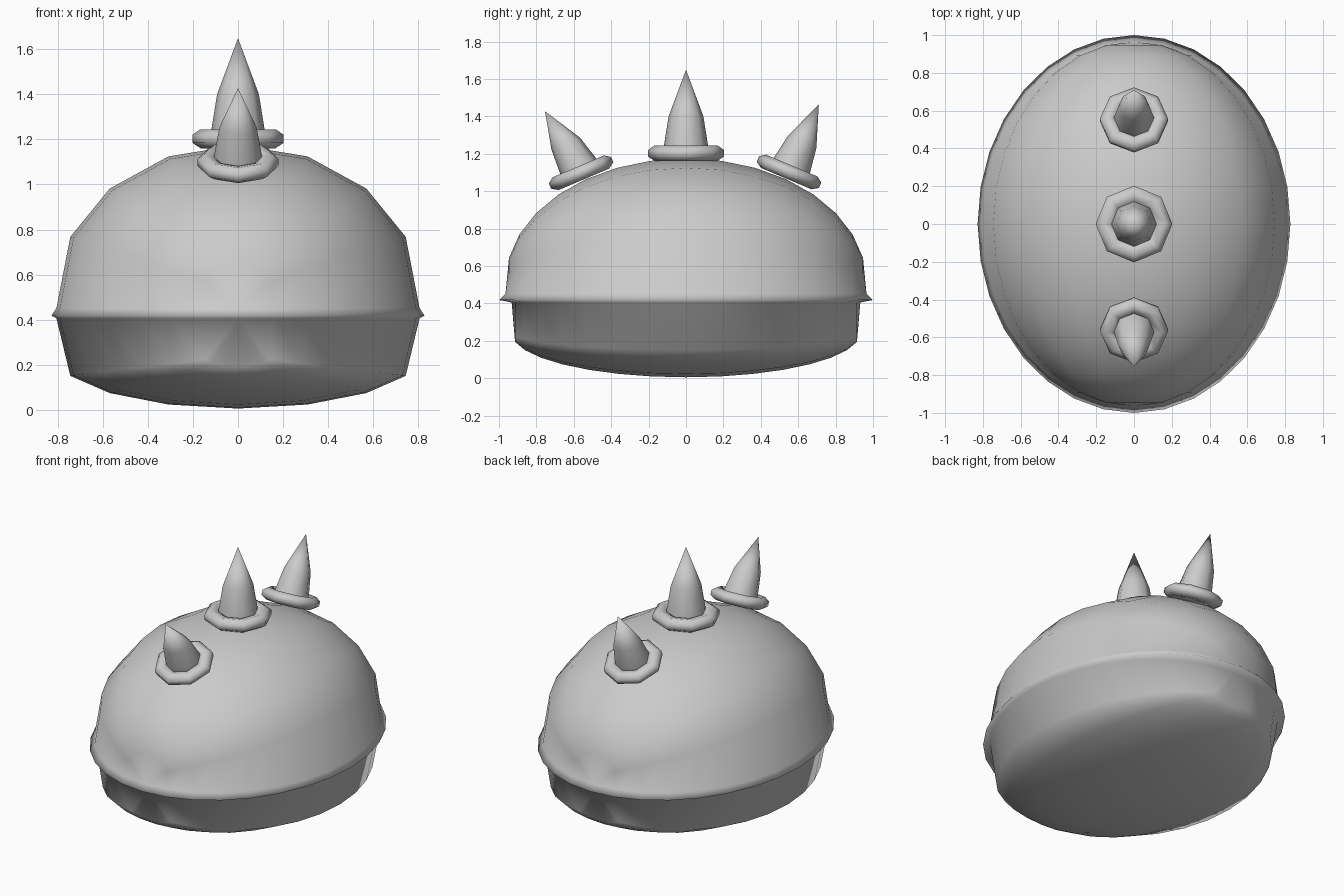
import bpy, bmesh
from math import sin, cos, pi, radians
from mathutils import Vector, Matrix

cube = bpy.data.objects.get("Cube")
if cube:
    bpy.data.objects.remove(cube)

grey = bpy.data.materials.new("plain_grey")
grey.use_nodes = True
grey.diffuse_color = (0.6, 0.6, 0.6, 1)
grey.node_tree.nodes["Principled BSDF"].inputs["Base Color"].default_value = (0.6, 0.6, 0.6, 1)


def finish(bm, name, matrix=None):
    """Weld, orient and smooth the mesh, then add it to the scene."""
    bmesh.ops.remove_doubles(bm, verts=bm.verts, dist=0.0005)
    bmesh.ops.recalc_face_normals(bm, faces=bm.faces)
    for f in bm.faces:
        f.smooth = True
    mesh = bpy.data.meshes.new(name)
    bm.to_mesh(mesh)
    bm.free()
    mesh.materials.append(grey)
    obj = bpy.data.objects.new(name, mesh)
    bpy.context.collection.objects.link(obj)
    if matrix:
        obj.matrix_world = matrix
    return obj


def skin(bm, rows, closed=False):
    """Fill quads between successive rows of points, triangles at poles."""
    rows = [[bm.verts.new(p) for p in row] for row in rows]
    for r0, r1 in zip(rows, rows[1:]):
        n = len(r0)
        for i in range(n if closed else n - 1):
            j = (i + 1) % n
            quad = []
            for v in (r0[i], r0[j], r1[j], r1[i]):
                if all((v.co - q.co).length > 0.0005 for q in quad):
                    quad.append(v)
            if len(quad) > 2:
                bm.faces.new(quad)


# Body: two half ellipsoids with poles at front and back, joined by a rim
RINGS, SLICES = 16, 8


def half_shell(bm, rx, ry, centre, height, seam):
    rows = []
    for i in range(RINGS + 1):
        p = pi * i / RINGS
        row = []
        for j in range(SLICES + 1):
            a = pi * j / SLICES
            on_seam = i in (0, RINGS) or j in (0, SLICES)
            z = seam if on_seam else centre + height * sin(p) * sin(a)
            row.append((rx * sin(p) * cos(a), -ry * cos(p), z))
        rows.append(row)
    skin(bm, rows)


def ellipse(rx, ry, z):
    n = RINGS * 2
    return [(rx * sin(pi * i / RINGS), -ry * cos(pi * i / RINGS), z) for i in range(n)]


body = bmesh.new()
half_shell(body, 0.806, 0.965, 0.515, 0.66, 0.452)
half_shell(body, 0.806, 0.932, 0.24, -0.235, 0.405)
skin(body, [ellipse(0.806, 0.965, 0.452), ellipse(0.828, 1.0, 0.418),
            ellipse(0.806, 0.932, 0.405)], closed=True)
finish(body, "domed_body")


# Spikes: an eight-sided collar and a horn, leaning outward along the back
def lathe(profile, tip=None):
    bm = bmesh.new()
    rows = [[(r * cos(pi * k / 4), r * sin(pi * k / 4) + dy, z) for k in range(8)]
            for r, z, dy in profile]
    if tip:
        rows.append([tip] * 8)
    skin(bm, rows, closed=True)
    return bm


def spike(name, y, z, tilt, scale, tip_height, tip_shift):
    place = (Matrix.Translation((0, y, z)) @ Matrix.Rotation(radians(tilt), 4, "X"))
    s = scale
    collar = [(0.11, -0.04), (0.165, -0.04), (0.203, -0.015), (0.203, 0.02),
              (0.168, 0.045), (0.11, 0.03)]
    finish(lathe([(r * s, h * s, 0) for r, h in collar + collar[:1]]),
           name + "_collar", place)
    horn = [(0.0, -0.04, 0), (0.125, -0.03, 0), (0.118, 0.045, 0),
            (0.093, 0.2, tip_shift * 0.3)]
    finish(lathe([(r * s, h * s, dy) for r, h, dy in horn],
                 Vector((0, tip_shift, tip_height))), name + "_horn", place)


spike("front_spike", -0.56, 1.096, 23, 0.89, 0.381, -0.049)
spike("middle_spike", 0, 1.2, 0, 1, 0.45, 0)
spike("back_spike", 0.55, 1.1, -23, 0.89, 0.398, 0.005)
